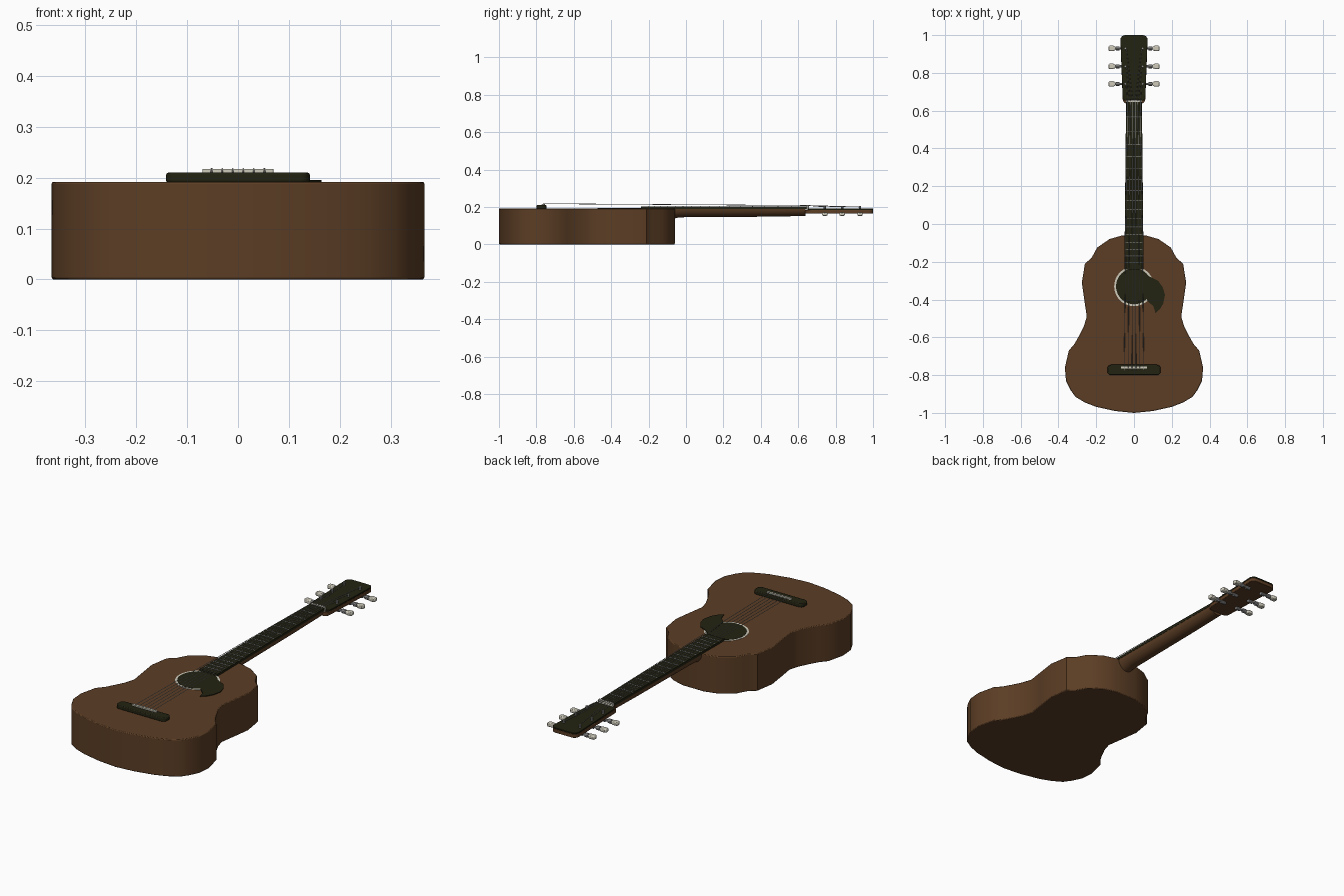
import bpy, bmesh, math
from mathutils import Vector

if "Cube" in bpy.data.objects:
    bpy.data.objects.remove(bpy.data.objects["Cube"])


def material(name, rgb):
    m = bpy.data.materials.new(name)
    m.use_nodes = True
    m.diffuse_color = (*rgb, 1)
    m.node_tree.nodes["Principled BSDF"].inputs["Base Color"].default_value = (*rgb, 1)
    return m


WOOD = material("brown wood", (0.105, 0.047, 0.018))
DARK = material("dark ebony", (0.016, 0.016, 0.006))
IVORY = material("ivory", (0.62, 0.6, 0.5))
STEEL = material("steel", (0.32, 0.32, 0.32))


def finish(name, bm, mat, bevel=0, segments=2):
    bmesh.ops.recalc_face_normals(bm, faces=bm.faces)
    mesh = bpy.data.meshes.new(name)
    bm.to_mesh(mesh)
    bm.free()
    mesh.materials.append(mat)
    ob = bpy.data.objects.new(name, mesh)
    bpy.context.collection.objects.link(ob)
    if bevel:
        mod = ob.modifiers.new("soft edges", "BEVEL")
        mod.width, mod.segments = bevel, segments
        mod.limit_method, mod.angle_limit = "ANGLE", math.radians(50)
    bpy.ops.object.select_all(action="DESELECT")
    ob.select_set(True)
    bpy.context.view_layer.objects.active = ob
    bpy.ops.object.shade_smooth_by_angle(angle=math.radians(30))
    return ob


def prism(name, outline, z0, z1, mat, bevel=0):
    bm = bmesh.new()
    base = bm.faces.new([bm.verts.new((x, y, z0)) for x, y in outline])
    out = bmesh.ops.extrude_face_region(bm, geom=[base])
    top = [v for v in out["geom"] if isinstance(v, bmesh.types.BMVert)]
    bmesh.ops.translate(bm, verts=top, vec=(0, 0, z1 - z0))
    return finish(name, bm, mat, bevel)


def mirrored(half):
    return half + [(-x, y) for x, y in reversed(half) if x > 0]


def rounded(w, y0, y1, r, w_top=None):
    # rectangle outline with rounded corners, optionally wider at the far end
    pts = []
    for sx, y, start, hw in ((1, y1 - r, 0, w_top or w), (-1, y1 - r, 90, w_top or w),
                             (-1, y0 + r, 180, w), (1, y0 + r, 270, w)):
        for i in range(5):
            a = math.radians(start + i * 22.5)
            pts.append((sx * (hw - r) + r * math.cos(a), y + r * math.sin(a)))
    return pts


def circle(cy, r, n=40):
    return [(r * math.cos(math.tau * i / n), cy + r * math.sin(math.tau * i / n)) for i in range(n)]


def rod(name, a, b, r, mat, sides=10):
    a, b = Vector(a), Vector(b)
    bm = bmesh.new()
    bmesh.ops.create_cone(bm, cap_ends=True, segments=sides, radius1=r, radius2=r, depth=(b - a).length)
    bm.transform((b - a).to_track_quat("Z", "Y").to_matrix().to_4x4())
    bmesh.ops.translate(bm, verts=bm.verts, vec=(a + b) / 2)
    return finish(name, bm, mat)


# Body
half_body = [(0.06, -0.06), (0.13, -0.08), (0.195, -0.125), (0.225, -0.18), (0.26, -0.21),
             (0.276, -0.31), (0.262, -0.41), (0.25, -0.49), (0.265, -0.54), (0.29, -0.59),
             (0.315, -0.635), (0.345, -0.67), (0.366, -0.76), (0.36, -0.83), (0.335, -0.88),
             (0.31, -0.915), (0.26, -0.945), (0.2, -0.968), (0.1, -0.99), (0, -1.0)]
prism("body", mirrored(half_body), 0, 0.192, WOOD, 0.004)

# Sound hole, rosette and pick guard
HOLE = -0.33
prism("rosette", circle(HOLE, 0.105), 0.19, 0.1932, IVORY)
prism("sound_hole", circle(HOLE, 0.095), 0.19, 0.1942, DARK)
guard = [(0.05, -0.255), (0.085, -0.28), (0.127, -0.3), (0.152, -0.335), (0.164, -0.375),
         (0.155, -0.42), (0.138, -0.45), (0.114, -0.472), (0.102, -0.435), (0.07, -0.405), (0.06, -0.34)]
prism("pick_guard", guard, 0.19, 0.1955, DARK)

# Bridge and saddle
prism("bridge", rounded(0.141, -0.8, -0.745, 0.02), 0.19, 0.21, DARK, 0.004)
prism("saddle", rounded(0.07, -0.766, -0.754, 0.004), 0.2, 0.217, IVORY)

# Neck with a half-round back, flaring slightly into the body
NUT, END = 0.645, -0.24


def board_half(y):
    return 0.042 + 0.009 * (NUT - y) / (NUT - END)


bm = bmesh.new()
rings = []
for y, depth in ((-0.08, 0.062), (-0.05, 0.05), (0.0, 0.046), (0.43, 0.044), (0.64, 0.04)):
    w = board_half(y) - 0.001
    rings.append([bm.verts.new((w * math.cos(math.pi * i / 12), y, 0.192 - depth * math.sin(math.pi * i / 12)))
                  for i in range(13)])
for a, b in zip(rings, rings[1:]):
    for i in range(13):
        j = (i + 1) % 13
        bm.faces.new((a[i], a[j], b[j], b[i]))
bm.faces.new(rings[0])
bm.faces.new(rings[-1])
finish("neck", bm, WOOD)

# Fretboard, frets and nut
prism("fretboard", [(-board_half(END), END), (board_half(END), END),
                    (board_half(NUT), NUT), (-board_half(NUT), NUT)], 0.19, 0.203, DARK)
for n in range(1, 17):
    y = NUT - 1.405 * (1 - 2 ** (-n / 12))
    w = board_half(y) - 0.001
    rod("fret", (-w, y, 0.203), (w, y, 0.203), 0.002, STEEL, 6)
prism("nut", rounded(0.042, NUT, NUT + 0.012, 0.002), 0.18, 0.207, IVORY)

# Headstock with dark face plate
head = rounded(0.06, 0.637, 1.0, 0.025, 0.072)
prism("headstock", head, 0.165, 0.184, WOOD, 0.002)
prism("headstock_face", rounded(0.06, 0.65, 1.0, 0.025, 0.072), 0.184, 0.191, DARK, 0.001)

# Tuning machines
PEGS = (0.742, 0.835, 0.93)
for s in (-1, 1):
    for y in PEGS:
        rod("string_post", (s * 0.046, y, 0.16), (s * 0.046, y, 0.206), 0.006, STEEL)
        rod("tuner_housing", (s * 0.035, y, 0.16), (s * 0.06, y, 0.16), 0.009, STEEL)
        rod("tuner_shaft", (s * 0.05, y, 0.162), (s * 0.105, y, 0.162), 0.006, STEEL)
        rod("tuner_collar", (s * 0.078, y, 0.162), (s * 0.096, y, 0.162), 0.011, STEEL)
        knob = [(s * 0.098 + x * s, y + d) for x, d in
                ((0, -0.009), (0.012, -0.014), (0.032, -0.014), (0.038, -0.009),
                 (0.038, 0.009), (0.032, 0.014), (0.012, 0.014), (0, 0.009))]
        prism("tuner_knob", knob, 0.153, 0.171, IVORY, 0.004)

# Strings from saddle over the nut to the posts
for i in range(6):
    t = (i - 2.5) / 2.5
    side = 1 if t > 0 else -1
    peg = PEGS[i] if i < 3 else PEGS[5 - i]
    curve = bpy.data.curves.new("string", "CURVE")
    curve.dimensions = "3D"
    curve.bevel_depth, curve.bevel_resolution = 0.0017, 0
    path = [(t * 0.052, -0.775, 0.208), (t * 0.052, -0.76, 0.2175),
            (t * 0.034, NUT + 0.006, 0.208), (side * 0.041, peg, 0.2)]
    spline = curve.splines.new("POLY")
    spline.points.add(len(path) - 1)
    for p, co in zip(spline.points, path):
        p.co = (*co, 1)
    curve.materials.append(STEEL)
    bpy.context.collection.objects.link(bpy.data.objects.new("string", curve))
